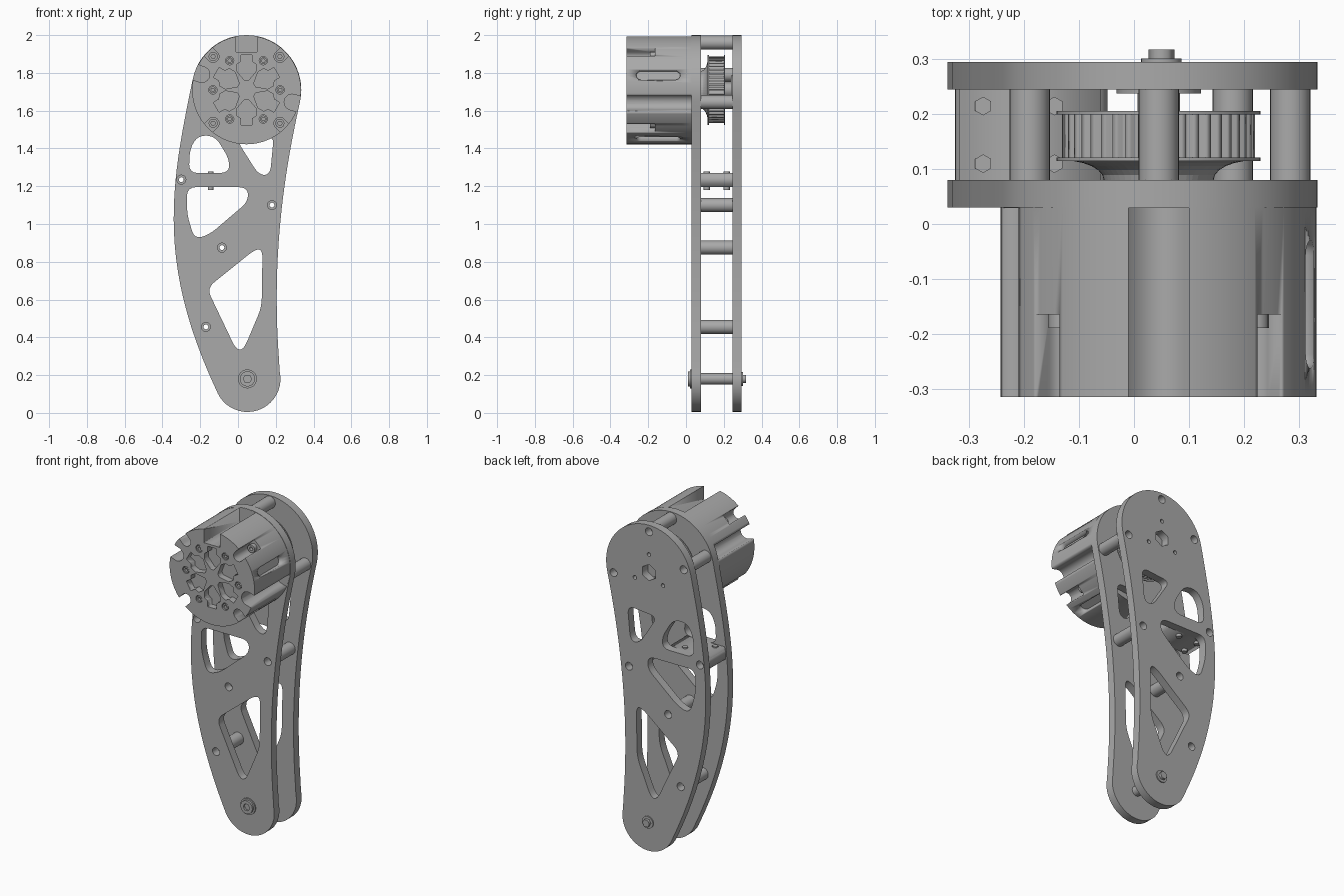
import bpy, bmesh
from math import sin, cos, pi, radians
from mathutils import Matrix, Vector
from mathutils.geometry import interpolate_bezier

if "Cube" in bpy.data.objects:
    bpy.data.objects.remove(bpy.data.objects["Cube"])

grey = bpy.data.materials.new("metal grey")
grey.use_nodes = True
GREY = (0.4, 0.4, 0.4, 1)
grey.diffuse_color = GREY
grey.node_tree.nodes["Principled BSDF"].inputs["Base Color"].default_value = GREY

MX, MZ = 0.045, 1.71          # motor axis
PX, PZ = 0.05, 0.18           # lower pivot axis


def ngon(x, z, r, n=24, start=0):
    return [(x + r * cos(start + 2 * pi * i / n), z + r * sin(start + 2 * pi * i / n)) for i in range(n)]


def arc(x, z, r, a, b, n):
    steps = [radians(a + (b - a) * i / n) for i in range(n + 1)]
    return [(x + r * cos(t), z + r * sin(t)) for t in steps]


def rounded(points, r=0.035, n=5):
    """Soften every corner of a polygon."""
    out = []
    pts = [Vector(p) for p in points]
    for i, p in enumerate(pts):
        a, b = pts[i - 1] - p, pts[(i + 1) % len(pts)] - p
        s = p + a.normalized() * min(r, a.length * 0.45)
        e = p + b.normalized() * min(r, b.length * 0.45)
        out += [tuple(v)[:2] for v in interpolate_bezier(s, s.lerp(p, .6), e.lerp(p, .6), e, n)]
    return out


def bezier(*pts, n=24):
    return [tuple(v)[:2] for v in interpolate_bezier(*[Vector(p) for p in pts], n)]


def polar(r, angle):
    return MX + r * cos(radians(angle)), MZ + r * sin(radians(angle))


def finish(name, bm):
    bmesh.ops.remove_doubles(bm, verts=bm.verts, dist=1e-5)
    bmesh.ops.recalc_face_normals(bm, faces=bm.faces)
    mesh = bpy.data.meshes.new(name)
    bm.to_mesh(mesh)
    bm.free()
    mesh.materials.append(grey)
    obj = bpy.data.objects.new(name, mesh)
    bpy.context.collection.objects.link(obj)
    return obj


def extrude(name, loops, y0, y1, matrix=None):
    """Fill loops (first is the outline, the rest are holes) and extrude along y."""
    cu = bpy.data.curves.new(name, "CURVE")
    cu.dimensions, cu.fill_mode = "2D", "BOTH"
    cu.extrude = abs(y1 - y0) / 2
    for loop in loops:
        sp = cu.splines.new("POLY")
        sp.points.add(len(loop) - 1)
        for p, (u, v) in zip(sp.points, loop):
            p.co = (u, v, 0, 1)
        sp.use_cyclic_u = True
    tmp = bpy.data.objects.new(name + "_profile", cu)
    bpy.context.collection.objects.link(tmp)
    bpy.context.view_layer.update()
    bm = bmesh.new()
    bm.from_mesh(tmp.to_mesh())
    bpy.data.objects.remove(tmp)
    if matrix is None:
        matrix = Matrix.Translation((0, (y0 + y1) / 2, 0)) @ Matrix.Rotation(pi / 2, 4, "X")
    bm.transform(matrix)
    return finish(name, bm)


def lathe(name, profile, x, z, n=48):
    """Spin (radius, y) points about an axis along y."""
    bm = bmesh.new()
    vs = [bm.verts.new((x + r, y, z)) for r, y in profile]
    es = [bm.edges.new(p) for p in zip(vs, vs[1:])]
    bmesh.ops.spin(bm, geom=vs + es, cent=(x, 0, z), axis=(0, 1, 0), angle=2 * pi, steps=n)
    return finish(name, bm)


def cut(obj, cutters):
    for c in cutters:
        c.hide_render = True
        m = obj.modifiers.new("cut", "BOOLEAN")
        m.object, m.operation, m.solver = c, "DIFFERENCE", "EXACT"
    bpy.context.view_layer.update()
    ev = obj.evaluated_get(bpy.context.evaluated_depsgraph_get())
    mesh = bpy.data.meshes.new_from_object(ev)
    obj.modifiers.clear()
    obj.data = mesh
    for c in cutters:
        bpy.data.objects.remove(c)


# Side plates: shared outline, lightening windows and spacer holes
outline = (arc(MX, MZ, 0.29, -12, 168, 30)
           + bezier((-0.239, 1.77), (-0.355, 1.21), (-0.435, 0.80), (-0.11, 0.11))[1:]
           + arc(PX, PZ, 0.175, 205, 373, 20)
           + bezier((0.222, 0.22), (0.18, 0.70), (0.215, 1.15), (0.329, 1.65))[1:-1])
windows = [
    [(-0.26, 1.27), (-0.05, 1.27), (-0.045, 1.34), (-0.12, 1.465), (-0.21, 1.47), (-0.255, 1.40)],
    [(-0.01, 1.45), (0.19, 1.47), (0.17, 1.26), (0.11, 1.26)],
    [(-0.27, 1.195), (0.05, 1.195), (0.055, 1.12), (-0.15, 0.945), (-0.23, 0.92), (-0.27, 1.05)],
    [(0.09, 0.865), (0.13, 0.865), (0.125, 0.56), (0.03, 0.335), (-0.01, 0.335), (-0.165, 0.66)],
]
windows = [rounded(w, 0.045) for w in windows]
spacers = [(0.045, 1.96), (-0.19, 1.79), (0.285, 1.645), (-0.30, 1.235),
           (0.18, 1.10), (-0.085, 0.875), (-0.17, 0.455)]
holes = [ngon(x, z, 0.024, 16) for x, z in spacers]
extrude("front_plate", [outline] + windows + holes, 0.03, 0.08)
hub_holes = [ngon(MX, MZ, 0.05, 6, pi / 6)]
hub_holes += [ngon(*polar(0.11, a), 0.012, 12) for a in (90, 210, 330)]
extrude("back_plate", [outline] + windows + holes + hub_holes, 0.245, 0.295)

# Hollow spacers between the plates
for x, z in spacers:
    r = 0.026 if x == -0.30 else 0.037
    extrude("spacer", [ngon(x, z, r), ngon(x, z, 0.013, 12)], 0.08, 0.245)

# Cross bar with four bolts
extrude("cross_bar", [[(-0.325, 1.197), (-0.06, 1.197), (-0.06, 1.27), (-0.318, 1.27)],
                      ngon(-0.30, 1.235, 0.024, 16)], 0.08, 0.245)
for x in (-0.275, -0.145):
    for y in (0.11, 0.215):
        extrude("bar_bolt", [ngon(0, 0, 0.017, 6, pi / 6)], 0, 0.096,
                Matrix.Translation((x, y, 1.229)))

# Motor housing with channels, notches, pockets and side slots
motor = extrude("motor_housing", [ngon(MX, MZ, 0.288, 96)], -0.315, 0.03)
cutters = [extrude("channel_cut", [[(-0.01, 1.91), (0.10, 1.91), (0.10, 2.1), (-0.01, 2.1)]], -0.4, 0.029)]


def radial(angle, points):
    """Turn (radius, offset) pairs into positions around the motor axis."""
    a = radians(angle)
    return [(MX + r * cos(a) - t * sin(a), MZ + r * sin(a) + t * cos(a)) for r, t in points]


for a in (-15, 161):
    shape = arc(0.25, 0, 0.042, 90, 270, 12) + [(0.4, -0.042), (0.4, 0.042)]
    cutters.append(extrude("channel_cut", [radial(a, shape)], -0.4, 0.029))
for a in (45, 135, 225, 315):
    shape = arc(0.25, 0, 0.031, 90, 270, 12) + [(0.4, -0.031), (0.4, 0.031)]
    cutters.append(extrude("notch_cut", [radial(a, shape)], -0.4, -0.165))
half = [(0.05, 0.01), (0.10, 0.052), (0.135, 0.052), (0.15, 0.03), (0.185, 0.03)]
pocket = half + [(r, -t) for r, t in reversed(half)]
for k in range(6):
    cutters.append(extrude("pocket_cut", [radial(30 + 60 * k, pocket)], -0.4, -0.275))
    cutters.append(extrude("hole_cut", [ngon(*polar(0.178, 60 * k), 0.022, 16)], -0.4, -0.295))
for a in (16, -65):
    t = radians(a)
    out = Vector((cos(t), 0, sin(t)))
    side = Vector((-sin(t), 0, cos(t)))
    place = Matrix((Vector((0, -1, 0)), side, out)).transposed().to_4x4()
    place.translation = Vector((MX, -0.147, MZ)) + out * 0.31
    capsule = arc(0.09, 0, 0.027, -90, 90, 10) + arc(-0.09, 0, 0.027, 90, 270, 10)
    cutters.append(extrude("slot_cut", [capsule], 0, 0.1, place))
cut(motor, cutters)
for k in range(6):
    p = polar(0.178, 60 * k)
    extrude("face_screw", [ngon(*p, 0.018, 16), ngon(*p, 0.01, 6)], -0.312, -0.294)
for a in (45, 135, 225, 315):
    p = polar(0.25, a)
    extrude("notch_screw", [ngon(*p, 0.024, 16), ngon(*p, 0.012, 6)], -0.19, -0.164)

# Toothed pulley on a flared hub
teeth = [(MX + r * cos(2 * pi * (i + o) / 44), MZ + r * sin(2 * pi * (i + o) / 44))
         for i in range(44) for o, r in ((0, 0.176), (0.5, 0.176), (0.56, 0.163), (0.94, 0.163))]
extrude("pulley_teeth", [teeth], 0.12, 0.202)
for y in (0.115, 0.2):
    extrude("pulley_flange", [ngon(MX, MZ, 0.186, 48)], y, y + 0.006)
flare = [(0, 0.08)] + [(0.175 - 0.075 * cos(radians(a)), 0.08 + 0.036 * sin(radians(a)))
                       for a in range(0, 91, 15)] + [(0, 0.116)]
lathe("pulley_hub", flare, MX, MZ)
extrude("bearing_flange", [ngon(MX, MZ, 0.077, 32), ngon(MX, MZ, 0.05, 6, pi / 6)], 0.238, 0.245)
extrude("pulley_shaft", [ngon(MX, MZ, 0.045, 6, pi / 6)], 0.2, 0.25)

# Pivot bolt at the lower end
extrude("pivot_shaft", [ngon(PX, PZ, 0.03)], 0.08, 0.245)
extrude("pivot_washer", [ngon(PX, PZ, 0.05, 32)], 0.022, 0.03)
extrude("pivot_head", [ngon(PX, PZ, 0.04, 32), ngon(PX, PZ, 0.022, 6)], 0.01, 0.022)
extrude("pivot_back_washer", [ngon(PX, PZ, 0.037, 32)], 0.295, 0.302)
extrude("pivot_nut", [ngon(PX, PZ, 0.024, 6)], 0.302, 0.318)
